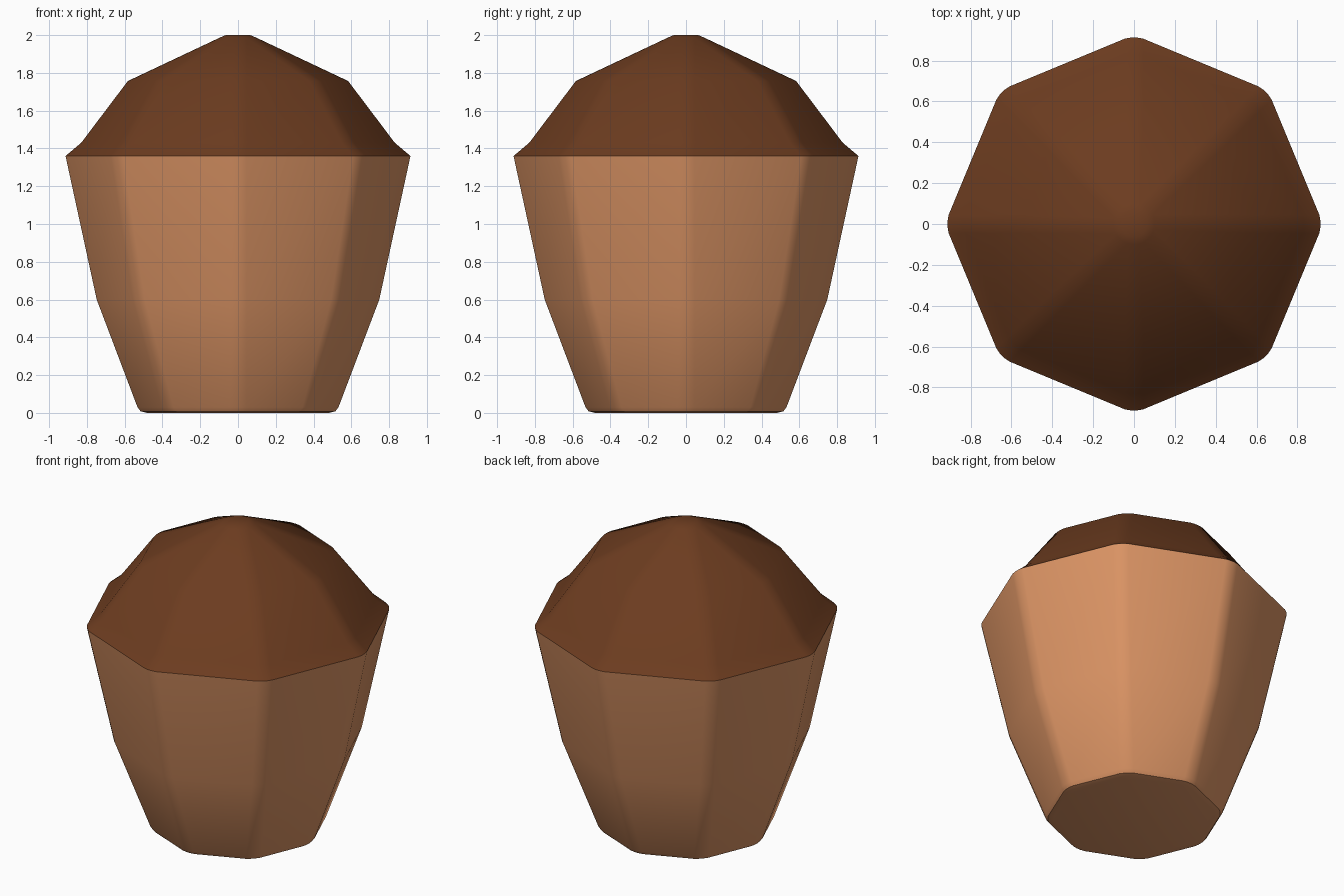
import bpy, bmesh, math

if "Cube" in bpy.data.objects:
    bpy.data.objects.remove(bpy.data.objects["Cube"])

def material(name, color):
    m = bpy.data.materials.new(name)
    m.diffuse_color = (*color, 1)
    m.use_nodes = True
    m.node_tree.nodes["Principled BSDF"].inputs["Base Color"].default_value = m.diffuse_color
    return m

def ring(bm, r, z):
    """Octagon with softened corners, corners on the x and y axes."""
    w = min(0.045, 0.3 * r)
    verts = []
    for i in range(8):
        c, s = math.cos(i * math.pi / 4), math.sin(i * math.pi / 4)
        for x, y in ((r - 0.12 * w, -w), (r, -w * 0.35), (r, w * 0.35), (r - 0.12 * w, w)):
            verts.append(bm.verts.new((x * c - y * s, x * s + y * c, z)))
    return verts

def lathe(name, profile, mat):
    bm = bmesh.new()
    rings = [ring(bm, r, z) for r, z in profile]
    n = len(rings[0])
    for a, b in zip(rings, rings[1:]):
        for i in range(n):
            j = (i + 1) % n
            bm.faces.new((a[i], a[j], b[j], b[i]))
    bm.faces.new(rings[0][::-1])
    bm.faces.new(rings[-1])
    mesh = bpy.data.meshes.new(name)
    bm.to_mesh(mesh)
    bm.free()
    mesh.materials.append(mat)
    obj = bpy.data.objects.new(name, mesh)
    bpy.context.collection.objects.link(obj)
    bpy.ops.object.select_all(action='DESELECT')
    obj.select_set(True)
    bpy.context.view_layer.objects.active = obj
    bpy.ops.object.shade_smooth_by_angle(angle=math.radians(35))
    return obj

# Tapered paper cup
lathe("cup", [(0.48, 0), (0.515, 0.008), (0.532, 0.03), (0.748, 0.6), (0.913, 1.36)],
      material("cup_tan", (0.72, 0.30, 0.13)))

# Domed cake top
lathe("cake_top", [(0.913, 1.36), (0.83, 1.43), (0.583, 1.757), (0.10, 1.985), (0.065, 2.0)],
      material("chocolate", (0.15, 0.045, 0.014)))
